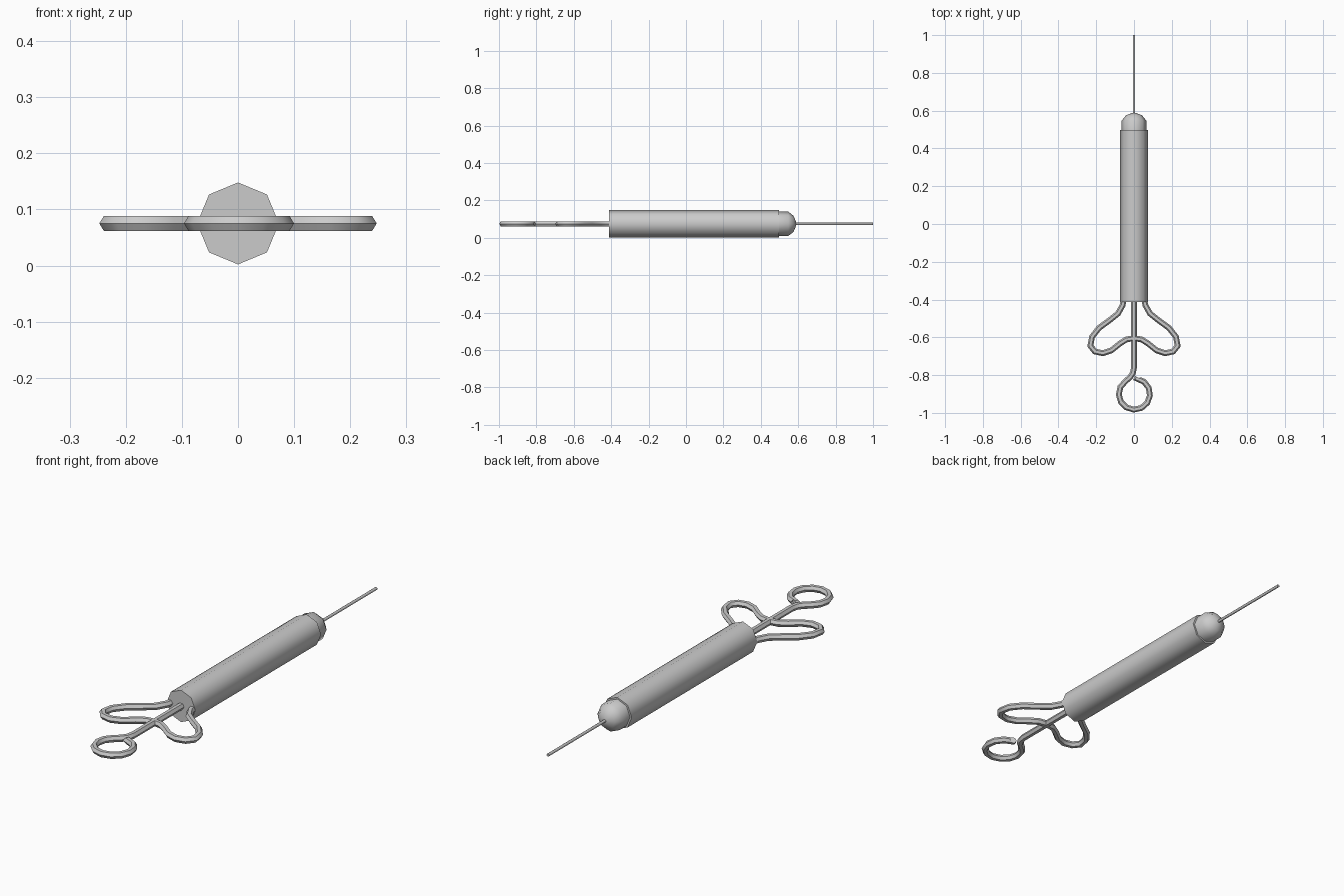
import bpy, bmesh, math
from mathutils import Vector

if "Cube" in bpy.data.objects:
    bpy.data.objects.remove(bpy.data.objects["Cube"])

ZC = 0.075  # height of the long axis


def finish(name, bm, angle=50):
    bmesh.ops.recalc_face_normals(bm, faces=bm.faces)
    me = bpy.data.meshes.new(name)
    bm.to_mesh(me)
    bm.free()
    ob = bpy.data.objects.new(name, me)
    bpy.context.collection.objects.link(ob)
    bpy.ops.object.select_all(action='DESELECT')
    ob.select_set(True)
    bpy.context.view_layer.objects.active = ob
    bpy.ops.object.shade_smooth_by_angle(angle=math.radians(angle))
    return ob


def skin(name, rings):
    """Join rings of points with quads and close both ends."""
    bm = bmesh.new()
    loops = [[bm.verts.new(p) for p in ring] for ring in rings]
    n = len(loops[0])
    for a, b in zip(loops, loops[1:]):
        for i in range(n):
            j = (i + 1) % n
            bm.faces.new((a[i], a[j], b[j], b[i]))
    bm.faces.new(loops[0])
    bm.faces.new(loops[-1])
    return finish(name, bm)


def lathe(name, profile, sides=8):
    """Revolve (radius, y) pairs about the long axis."""
    angles = [2 * math.pi * i / sides for i in range(sides)]
    return skin(name, [[(r * math.cos(a), y, ZC + r * math.sin(a)) for a in angles]
                       for r, y in profile])


def wire(name, path, radius=0.0152, sides=6):
    """Sweep a hexagon along a flat path of (x, y) points with mitred bends."""
    pts = [Vector(p) for p in path]
    rings = []
    for i, p in enumerate(pts):
        d0 = (p - pts[max(i - 1, 0)]).normalized()
        d1 = (pts[min(i + 1, len(pts) - 1)] - p).normalized()
        t = (d0 + d1).normalized()
        side = Vector((-t.y, t.x))
        stretch = 1 / max(t.dot(d1 if i == 0 else d0), 0.6)
        ring = []
        for k in range(sides):
            a = 2 * math.pi * k / sides
            q = p + side * (radius * stretch * math.cos(a))
            ring.append((q.x, q.y, ZC + radius * math.sin(a)))
        rings.append(ring)
    return skin(name, rings)


# Barrel, domed nose and needle
lathe("barrel", [(0.073, -0.412), (0.073, 0.497)])
lathe("nose", [(0.065, 0.48), (0.065, 0.547), (0.043, 0.575), (0.012, 0.588)])
lathe("needle", [(0.0065, 0.57), (0.0065, 1.0)])

# Finger grips: one wire from the barrel, out round the lobe and in to the stem, mirrored
half = [(0.055, -0.40), (0.06, -0.43), (0.085, -0.474), (0.13, -0.51), (0.185, -0.55),
        (0.222, -0.597), (0.231, -0.645), (0.207, -0.675), (0.165, -0.684),
        (0.12, -0.669), (0.075, -0.633), (0.04, -0.611)]
grip = half + [(0, -0.605)] + [(-x, y) for x, y in reversed(half)]
wire("finger_grips", grip)

# Plunger: straight stem that bends sideways into a thumb ring
cx, cy, r = 0.002, -0.900, 0.0826
ring = [(cx + r * math.cos(a), cy + r * math.sin(a))
        for a in [math.radians(125 + 315 * i / 11) for i in range(12)]]
wire("plunger_ring", [(0, -0.40), (0, -0.76), (-0.006, -0.79), (-0.022, -0.813)] + ring
     + [(0.02, -0.812)])
